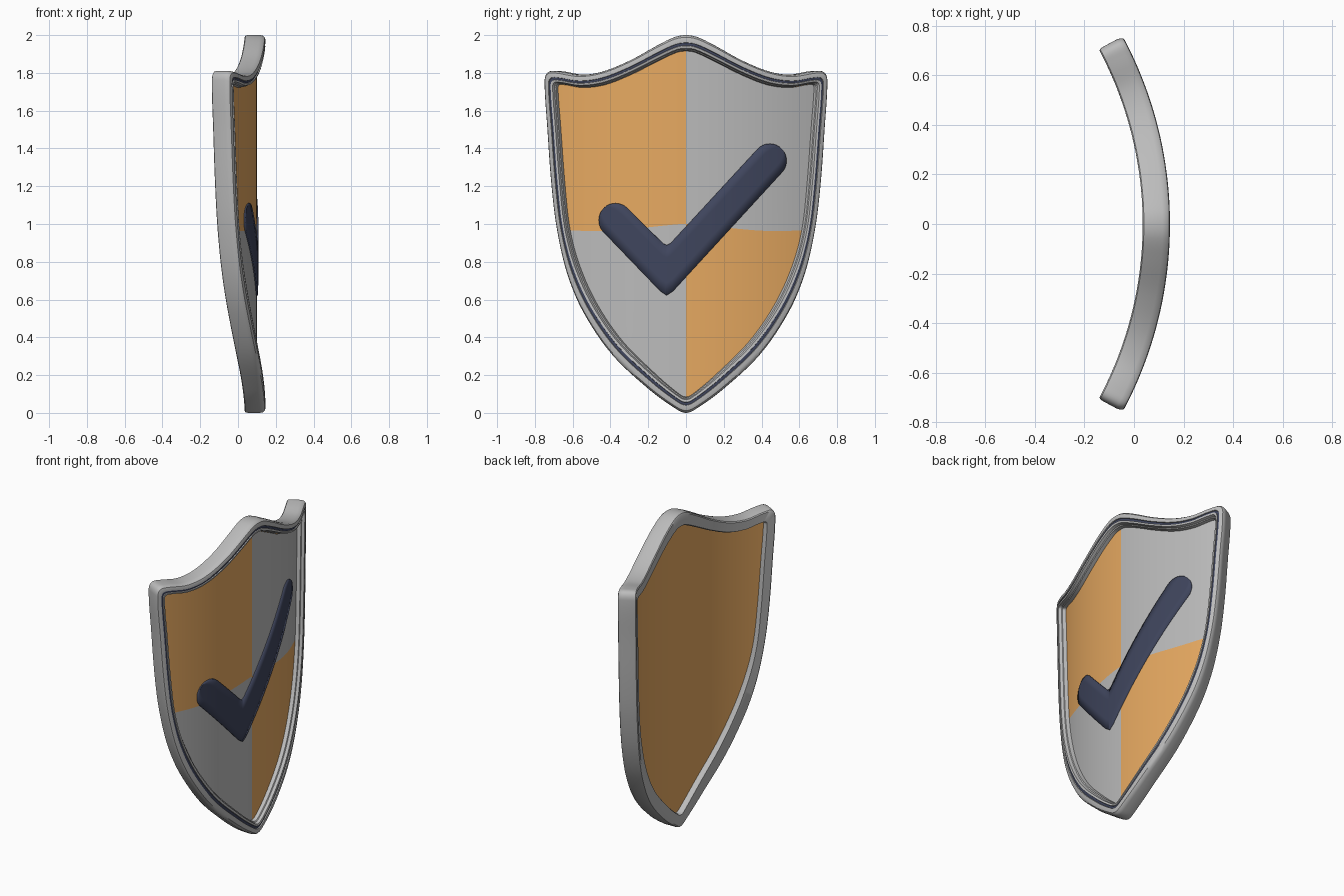
import bpy
from math import asin, cos, sin, radians
from mathutils import Vector
from mathutils.geometry import interpolate_bezier

if "Cube" in bpy.data.objects:
    bpy.data.objects.remove(bpy.data.objects["Cube"])

R, X0, STEPS = 1.6, 1.455, 6      # bend radius of the front, axis offset, samples per span


def bend(y, z, d):
    """Wrap a flat (y, z) point at depth d onto the curved shield."""
    a = asin(y / R)
    return ((R + d) * cos(a) - X0, (R + d) * sin(a), z)


def material(name, colour):
    m = bpy.data.materials.new(name)
    m.diffuse_color = (*colour, 1)
    m.use_nodes = True
    m.node_tree.nodes["Principled BSDF"].inputs["Base Color"].default_value = m.diffuse_color
    return m


def make(name, verts, faces, mats=(), index=None):
    me = bpy.data.meshes.new(name)
    me.from_pydata(verts, [], faces)
    for m in mats:
        me.materials.append(m)
    if index:
        me.polygons.foreach_set("material_index", index)
    ob = bpy.data.objects.new(name, me)
    bpy.context.collection.objects.link(ob)
    bpy.ops.object.select_all(action='DESELECT')
    ob.select_set(True)
    bpy.context.view_layer.objects.active = ob
    bpy.ops.object.shade_smooth_by_angle(angle=radians(35))
    return ob


def smooth_half(keys):
    """Smooth curve through half-outline points, bottom tip to top tip."""
    p = [Vector((y, z, 0)) for y, z in keys]
    flip = lambda v: Vector((-v.x, v.y, 0))
    q = [flip(p[1])] + p + [flip(p[-2])]
    tan = [(q[i + 1] - q[i - 1]).normalized() for i in range(1, len(q) - 1)]
    out = []
    for i in range(len(p) - 1):
        k = (p[i + 1] - p[i]).length / 3
        seg = interpolate_bezier(p[i], p[i] + tan[i] * k,
                                 p[i + 1] - tan[i + 1] * k, p[i + 1], STEPS + 1)
        out += seg[:-1]
    return out + [p[-1]]


orange = material("orange", (0.80, 0.40, 0.12))
navy = material("navy", (0.05, 0.06, 0.11))
grey = material("grey", (0.5, 0.5, 0.5))

# Matching outer and inner half outlines; key 6 is the quarter line, key 10 the corner
outer = smooth_half([(0, 0), (.06, .025), (.2, .125), (.4, .31), (.55, .53), (.635, .73),
                     (.69, .965), (.72, 1.2), (.742, 1.5), (.757, 1.76), (.74, 1.805),
                     (.69, 1.808), (.57, 1.79), (.45, 1.807), (.3, 1.867), (.15, 1.948),
                     (.06, 1.99), (0, 2)])
inner = smooth_half([(0, .085), (.05, .11), (.17, .21), (.345, .38), (.48, .57), (.575, .77),
                     (.63, .965), (.658, 1.2), (.681, 1.5), (.697, 1.715), (.691, 1.736),
                     (.66, 1.737), (.56, 1.722), (.44, 1.737), (.3, 1.79), (.15, 1.863),
                     (.05, 1.908), (0, 1.915)])

# Frame: a moulded section (0 = outer edge, 1 = inner edge; depth) swept round the outline
section = [(0, -.03), (.04, -.013), (.14, -.003), (.28, 0), (.47, 0), (.49, -.006),
           (.65, -.006), (.67, 0), (.82, -.003), (.88, -.02), (.95, -.024), (1, -.05),
           (1, -.10), (.92, -.11), (.12, -.11), (.03, -.105), (0, -.09)]
verts, faces, index = [], [], []
n, m = len(section), 2 * (len(outer) - 1)
for i in range(m):
    j, s = (i, 1) if i < len(outer) else (m - i, -1)
    for t, d in section:
        p = outer[j].lerp(inner[j], t)
        verts.append(bend(s * p.x, p.y, d))
    for k in range(n):
        a, b = i * n, ((i + 1) % m) * n
        faces.append((a + k, a + (k + 1) % n, b + (k + 1) % n, b + k))
        index.append(1 if k == 5 else 0)
make("frame", verts, faces, [grey, navy], index)

# Panel: rows run from the side edge to the centre and rise into the top curve
C = 10 * STEPS
side, top = inner[:C + 1], inner[C:]
corner = inner[C]
halves = [(1, p) for p in top[1:-1]]
cols = [(p.x / corner.x, p.y - corner.y) for p in top]
cols += [(-a, h) for a, h in reversed(cols[:-1])]


def panel_sheet(name, depth, mats, quartered):
    verts, faces, index = [], [], []
    w = len(cols)
    for i, p in enumerate(side):
        rise = ((p.y - side[0].y) / (corner.y - side[0].y)) ** 2.6
        verts += [bend(a * p.x, p.y + rise * h, depth) for a, h in cols]
        if i == 0:
            continue
        for k in range(w - 1):
            a, b = (i - 1) * w + k, i * w + k
            f = (a, b, b + 1, a + 1)
            faces.append(f if not quartered else f[::-1])
            upper, right = i > 6 * STEPS, k < (w - 1) // 2
            index.append(int(upper == right) if quartered else 0)
    ob = make(name, verts, faces, mats, index)
    return ob


panel_sheet("panel_front", -.045, [orange, grey], True)
panel_sheet("panel_back", -.075, [orange], False)

# Check mark: a strip between its upper and lower edges, with round ends
r, left, right = .09, (-.383, 1.02), (.455, 1.335)
arc = lambda c, deg: (c[0] + r * cos(radians(deg)), c[1] + r * sin(radians(deg)))
angles = range(4, 91, 8)


def edge(sign, bottom):
    pts = [arc(left, 135 - sign * a) for a in angles] + [arc(left, 135 - sign * 90)]
    ends = [arc(right, 45 + sign * 90)] + [arc(right, 45 + sign * a) for a in reversed(angles)]
    chain = [pts[-1]] + bottom + [ends[0]]
    for a, b in zip(chain, chain[1:]):
        pts += [tuple(Vector(a).lerp(Vector(b), k / 10)) for k in range(1, 11)]
    return pts + ends[1:]


upper = edge(1, [(-.125, .897), (-.105, .888), (-.085, .897)])
lower = edge(-1, [(-.14, .645), (-.105, .622), (-.07, .645)])
verts, faces, ACROSS = [], [], 5
for i, (u, l) in enumerate(zip(upper, lower)):
    for k in range(ACROSS):
        y, z = Vector(l).lerp(Vector(u), k / (ACROSS - 1))
        verts.append(bend(y, z, -.037))
    if i:
        for k in range(ACROSS - 1):
            a, b = (i - 1) * ACROSS + k, i * ACROSS + k
            faces.append((a, b, b + 1, a + 1))
check = make("check_mark", verts, faces, [navy])
sol = check.modifiers.new("thickness", 'SOLIDIFY')
sol.thickness, sol.offset = .016, -1
